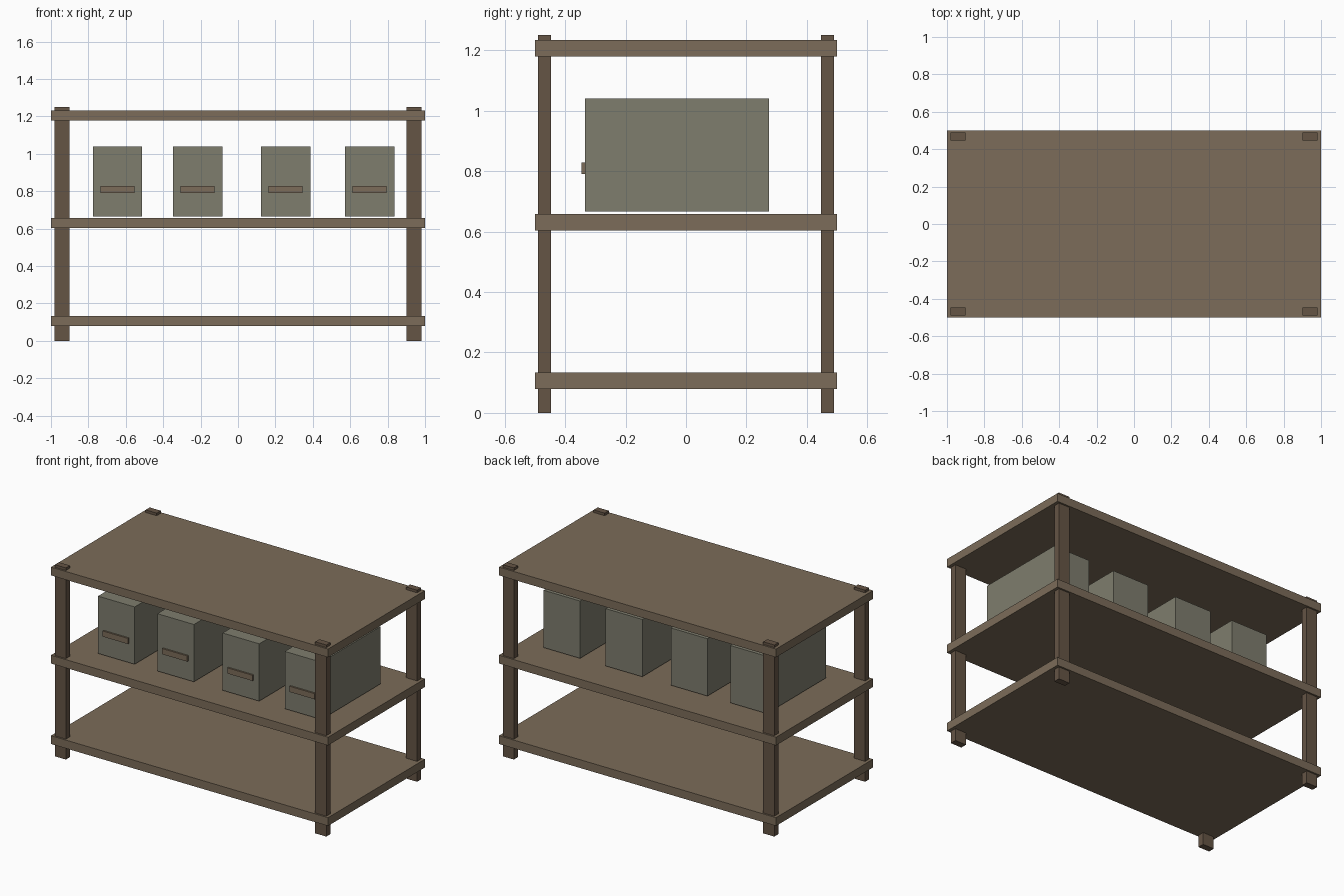
import bpy

if "Cube" in bpy.data.objects:
    bpy.data.objects.remove(bpy.data.objects["Cube"])


def material(name, rgb):
    mat = bpy.data.materials.new(name)
    mat.diffuse_color = (*rgb, 1.0)
    mat.use_nodes = True
    mat.node_tree.nodes["Principled BSDF"].inputs["Base Color"].default_value = mat.diffuse_color
    return mat


shelf_wood = material("shelf_wood", (0.20, 0.15, 0.10))
post_wood = material("post_wood", (0.13, 0.09, 0.06))
bin_grey = material("bin_grey", (0.21, 0.205, 0.155))


def block(name, x, y, z, mat):
    """Box spanning the (min, max) ranges x, y and z."""
    bpy.ops.mesh.primitive_cube_add(size=1)
    obj = bpy.context.object
    obj.name = name
    spans = (x, y, z)
    centre = [(a + b) / 2 for a, b in spans]
    size = [b - a for a, b in spans]
    for v in obj.data.vertices:
        v.co = [centre[i] + v.co[i] * size[i] for i in range(3)]
    obj.data.materials.append(mat)
    return obj


# Three full-width shelves
for name, z in (("bottom", 0.079), ("middle", 0.604), ("top", 1.179)):
    block(name + "_shelf", (-1, 1), (-0.5, 0.5), (z, z + 0.054), shelf_wood)

# Four corner posts, poking slightly above the top shelf
for side, sx in (("left", -1), ("right", 1)):
    for end, sy in (("front", -1), ("back", 1)):
        cx, cy = sx * 0.94, sy * 0.468
        block(f"{end}_{side}_post", (cx - 0.04, cx + 0.04),
              (cy - 0.021, cy + 0.021), (0, 1.25), post_wood)

# Storage bins on the middle shelf, each with a front handle
for i, cx in enumerate((-0.644, -0.216, 0.255, 0.704), 1):
    block(f"bin_{i}", (cx - 0.132, cx + 0.132), (-0.334, 0.275),
          (0.666, 1.04), bin_grey)
    block(f"bin_handle_{i}", (cx - 0.091, cx + 0.091), (-0.345, -0.33),
          (0.791, 0.828), shelf_wood)
